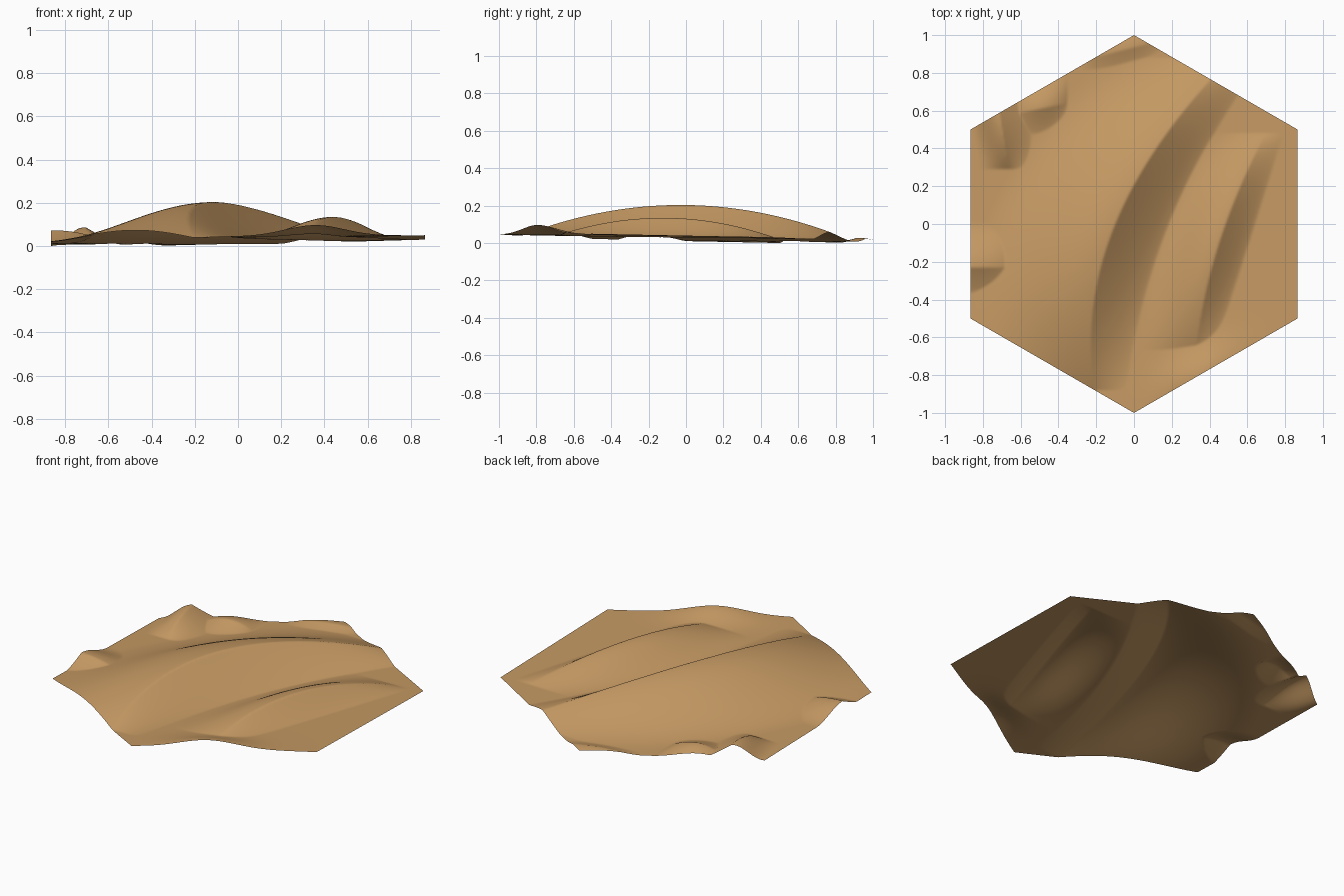
import bpy, bmesh, math

old = bpy.data.objects.get("Cube")
if old:
    bpy.data.objects.remove(old, do_unlink=True)


def dune(along, across, centre, length, crest, height, windward, lee):
    """Height of one dune: gentle windward side, straight steep lee side."""
    s = along - centre
    ratio = 1 - (s / length) ** 2
    if ratio <= 0:
        return 0
    a, b, c = crest
    d = across - (a + b * s + c * s * s)
    if d < 0:
        t = min(1, -d / windward)
        side = 0.5 + 0.5 * math.cos(math.pi * t)
    else:
        t = min(1, d / (lee * (0.6 + 0.4 * ratio)))
        side = (1 - t) ** 1.2
    return height * ratio * side


def ground(x, y):
    base = 0.03 + 0.017 * x - 0.02 * y
    dunes = (
        # large central dune
        dune(y, x, 0, 0.88, (-0.1, 0.41, 0.325), 0.18, 0.7, 0.29),
        # medium dune on the right
        dune(y, x, -0.1, 0.58, (0.45, 0.32, 0.18), 0.1, 0.32, 0.16),
        # small dune on the left edge, lee towards the front
        dune(x, -y, -0.87, 0.27, (0.23, 0, 0), 0.058, 0.25, 0.14),
        # small dunes near the back left corner
        dune(y, x, 0.57, 0.28, (-0.71, -0.16, 0), 0.085, 0.17, 0.16),
        dune(x, -y, -0.5, 0.15, (-0.61, -0.2, 0), 0.045, 0.2, 0.13),
        # low dune at the back corner
        dune(x, -y, -0.06, 0.22, (-0.92, -0.25, 0), 0.022, 0.15, 0.08),
    )
    # rounded swell on the front right edge
    u = (x - 0.36) * 0.866 + (y + 0.8) * 0.5
    v = (y + 0.8) * 0.866 - (x - 0.36) * 0.5
    swell = 0.05 * math.exp(-(u / 0.22) ** 2 - (v / 0.13) ** 2)
    return base + max(max(dunes), swell)


# hexagonal sheet, finely divided and raised into dunes
bm = bmesh.new()
bmesh.ops.create_circle(bm, cap_ends=True, cap_tris=True, segments=6, radius=1)
for cuts in (7, 11):
    bmesh.ops.subdivide_edges(bm, edges=bm.edges[:], cuts=cuts, use_grid_fill=True)
for v in bm.verts:
    v.co.z = ground(v.co.x, v.co.y)
low = min(v.co.z for v in bm.verts)
for v in bm.verts:
    v.co.z -= low
bm.normal_update()
if sum(f.normal.z for f in bm.faces) < 0:
    bmesh.ops.reverse_faces(bm, faces=bm.faces[:])
for f in bm.faces:
    f.smooth = True

mesh = bpy.data.meshes.new("sand_dunes")
bm.to_mesh(mesh)
bm.free()
sand_dunes = bpy.data.objects.new("sand_dunes", mesh)
bpy.context.collection.objects.link(sand_dunes)

# sand colour
sand = bpy.data.materials.new("sand")
sand.use_nodes = True
colour = (0.56, 0.32, 0.125, 1)
sand.diffuse_color = colour
shader = next(n for n in sand.node_tree.nodes if n.type == "BSDF_PRINCIPLED")
shader.inputs["Base Color"].default_value = colour
shader.inputs["Roughness"].default_value = 0.9
mesh.materials.append(sand)
